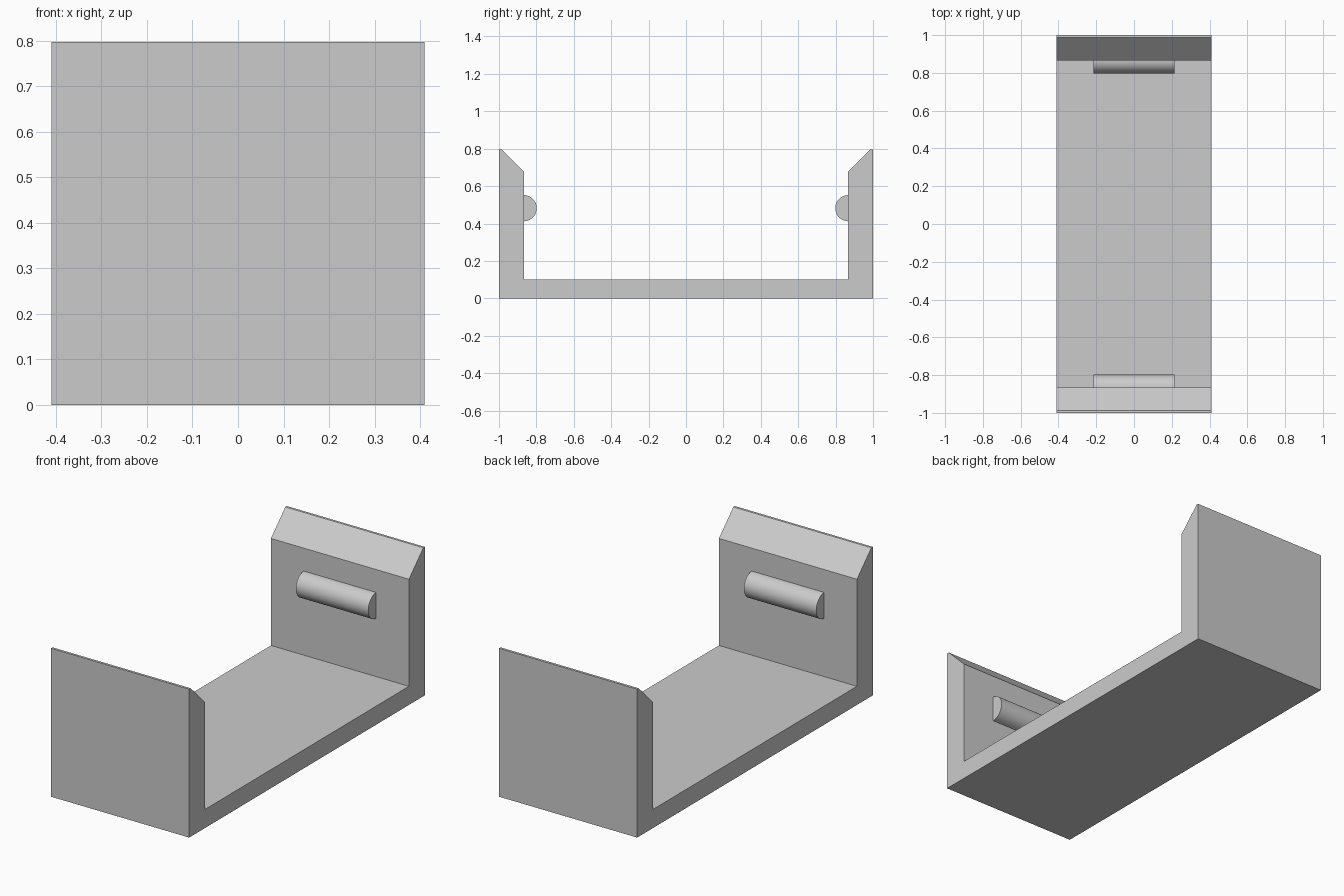
import bpy, bmesh, math

cube = bpy.data.objects.get("Cube")
if cube:
    bpy.data.objects.remove(cube, do_unlink=True)

GREY = (0.6, 0.6, 0.6, 1.0)
mat = bpy.data.materials.new("light_grey")
mat.use_nodes = True
mat.diffuse_color = GREY
mat.node_tree.nodes["Principled BSDF"].inputs["Base Color"].default_value = GREY


def extrude_profile(name, profile, half_width):
    """Extrude a closed (y, z) profile along x, centred on x = 0."""
    bm = bmesh.new()
    face = bm.faces.new([bm.verts.new((-half_width, y, z)) for y, z in profile])
    result = bmesh.ops.extrude_face_region(bm, geom=[face])
    verts = [v for v in result["geom"] if isinstance(v, bmesh.types.BMVert)]
    bmesh.ops.translate(bm, verts=verts, vec=(2 * half_width, 0, 0))
    bmesh.ops.recalc_face_normals(bm, faces=bm.faces)
    mesh = bpy.data.meshes.new(name)
    bm.to_mesh(mesh)
    bm.free()
    mesh.materials.append(mat)
    obj = bpy.data.objects.new(name, mesh)
    bpy.context.collection.objects.link(obj)
    return obj


# U-shaped bracket: base plate with two walls chamfered on the inside
WALL = 0.865
half = [(WALL, 0.1), (WALL, 0.675), (0.987, 0.797), (1, 0.797), (1, 0)]
profile = half + [(-y, z) for y, z in reversed(half)]
extrude_profile("bracket", profile, 0.41)

# Rounded snap ridges on the inner wall faces
RADIUS, RIDGE_Z, STEPS = 0.07, 0.482, 32
for name, side in (("front_ridge", -1), ("back_ridge", 1)):
    arc = []
    for i in range(STEPS + 1):
        a = math.pi * i / STEPS
        arc.append((side * (WALL + 0.003 - RADIUS * math.sin(a)),
                    RIDGE_Z + RADIUS * math.cos(a)))
    ridge = extrude_profile(name, arc, 0.215)
    bpy.ops.object.select_all(action="DESELECT")
    ridge.select_set(True)
    bpy.context.view_layer.objects.active = ridge
    bpy.ops.object.shade_smooth_by_angle(angle=math.radians(30))
